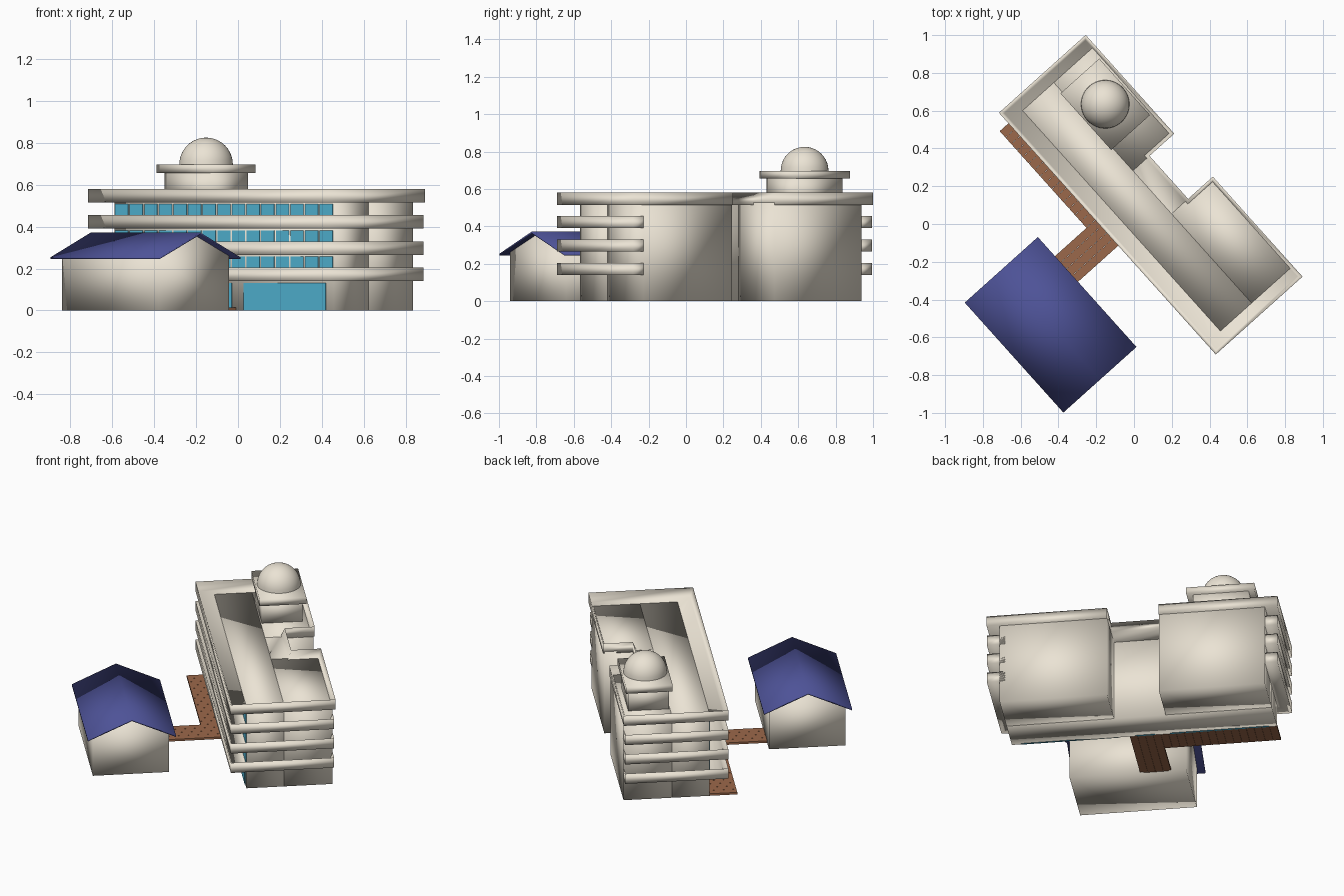
import bpy, bmesh, math
from mathutils import Matrix

if "Cube" in bpy.data.objects:
    bpy.data.objects.remove(bpy.data.objects["Cube"])

# Site axes: local x runs along the long block, local y across it
SITE = Matrix.Translation((0.0875, 0.16, 0)) @ Matrix.Rotation(math.radians(-48.1), 4, 'Z')


def material(name, color):
    m = bpy.data.materials.new(name)
    m.diffuse_color = (*color, 1)
    m.use_nodes = True
    m.node_tree.nodes["Principled BSDF"].inputs["Base Color"].default_value = m.diffuse_color
    return m


CREAM = material("cream_plaster", (0.83, 0.77, 0.66))
GLASS = material("glass", (0.09, 0.50, 0.72))
ROOF = material("blue_roof", (0.075, 0.085, 0.31))
WOOD = material("wood", (0.33, 0.14, 0.07))


def finish(bm, name, mat=CREAM, smooth=True):
    bmesh.ops.recalc_face_normals(bm, faces=bm.faces)
    for f in bm.faces:
        f.smooth = smooth
    me = bpy.data.meshes.new(name)
    bm.to_mesh(me)
    bm.free()
    ob = bpy.data.objects.new(name, me)
    bpy.context.collection.objects.link(ob)
    ob.matrix_world = SITE
    me.materials.append(mat)
    return ob


def sweep(bm, pts, vec):
    """Add a profile face extruded along vec."""
    f = bm.faces.new([bm.verts.new(p) for p in pts])
    ext = bmesh.ops.extrude_face_region(bm, geom=[f], use_keep_orig=True)
    verts = [g for g in ext["geom"] if isinstance(g, bmesh.types.BMVert)]
    bmesh.ops.translate(bm, verts=verts, vec=vec)


def prism(name, outline, z0, z1, wall=0, floor=0):
    """Vertical prism; with wall > 0 the top is sunk to a floor inside a parapet."""
    bm = bmesh.new()
    sweep(bm, [(x, y, z0) for x, y in outline], (0, 0, z1 - z0))
    if wall:
        bmesh.ops.recalc_face_normals(bm, faces=bm.faces)
        top = max(bm.faces, key=lambda f: f.calc_center_median().z)
        bmesh.ops.inset_region(bm, faces=[top], thickness=wall, use_even_offset=True)
        bmesh.ops.translate(bm, verts=top.verts, vec=(0, 0, floor - z1))
    return finish(bm, name)


def rect(x0, x1, y0, y1):
    return [(x0, y0), (x1, y0), (x1, y1), (x0, y1)]


def boxes(name, items, mat):
    bm = bmesh.new()
    for x0, x1, y0, y1, z0, z1 in items:
        sweep(bm, [(x, y, z0) for x, y in rect(x0, x1, y0, y1)], (0, 0, z1 - z0))
    return finish(bm, name, mat, smooth=False)


# Main block: a front range with two rear wings either side of a notch
X0, X1, FY, RY = -0.78, 0.788, -0.21, 0.298
prism("front_range", rect(X0, X1, FY, 0.012), 0, 0.527)
prism("rear_wing_left", rect(X0, -0.153, 0.012, RY), 0, 0.527)
prism("rear_wing_right", rect(0.153, X1, 0.012, RY), 0, 0.527)

# Roof slab with parapet, notched at the rear
S0, S1, SF, SR = -0.855, 0.864, -0.311, 0.306
prism("roof_parapet", [(S0, SF), (S1, SF), (S1, SR), (0.153, SR), (0.153, 0.13),
                       (-0.153, 0.13), (-0.153, SR), (S0, SR)],
      0.515, 0.58, wall=0.02, floor=0.525)

# Balcony bands wrapping the front and both ends
i = 0.03
band = [(S0, RY), (S0, SF), (S1, SF), (S1, RY),
        (X1 - i, RY), (X1 - i, FY + i), (X0 + i, FY + i), (X0 + i, RY)]
LEVELS = (0.14, 0.265, 0.39)
for n, z in enumerate(LEVELS):
    prism(f"balcony_band_{n + 1}", band, z, z + 0.065, wall=0.018, floor=z + 0.012)

# Upper windows: rows of panes separated by pale mullions
count = 15
step = (X1 - X0) / count
panes = []
for z in LEVELS:
    for k in range(count):
        x = X0 + k * step
        panes.append((x + 0.006, x + step - 0.006, FY - 0.002, FY + 0.01, z + 0.014, z + 0.117))
boxes("upper_windows", panes, GLASS)

# Ground floor windows and entrance
boxes("ground_windows", [(s * 0.44 - 0.292, s * 0.44 + 0.292, FY - 0.004, FY + 0.01, 0.0, 0.13)
                         for s in (-1, 1)], GLASS)
boxes("entrance_door", [(-0.06, 0.06, FY - 0.004, FY + 0.01, 0.0, 0.13)], GLASS)

# Rooftop room, slab and dome
px, py = -0.513, 0.138
prism("rooftop_room", rect(px - 0.165, px + 0.165, py - 0.12, py + 0.12), 0.52, 0.66)
prism("rooftop_slab", rect(px - 0.201, px + 0.201, py - 0.138, py + 0.138), 0.655, 0.697)
bm = bmesh.new()
bmesh.ops.create_uvsphere(bm, u_segments=40, v_segments=20, radius=0.128)
bmesh.ops.bisect_plane(bm, geom=bm.verts[:] + bm.edges[:] + bm.faces[:], dist=1e-5,
                       plane_co=(0, 0, 0), plane_no=(0, 0, -1), clear_outer=True)
bmesh.ops.translate(bm, verts=bm.verts, vec=(px, py, 0.697))
finish(bm, "dome")

# Small gabled house
hx, hy = 0.163, -0.857
bm = bmesh.new()
sweep(bm, [(hx - 0.345, hy + y, z) for y, z in
           ((-0.225, 0), (0.225, 0), (0.225, 0.261), (0, 0.363), (-0.225, 0.261))], (0.69, 0, 0))
finish(bm, "house_walls")
bm = bmesh.new()
sweep(bm, [(hx - 0.391, hy + y, z) for y, z in
           ((-0.26, 0.245), (0, 0.362), (0.26, 0.245), (0.26, 0.253), (0, 0.372), (-0.26, 0.253))],
      (0.782, 0, 0))
finish(bm, "house_roof", ROOF)

# Timber deck along the front with a walkway to the house
planks = []
n = 19
w = (0.0915 - X0) / n
for k in range(n):
    x = X0 + k * w
    y0 = -0.64 if x > -0.095 else -0.373
    planks.append((x, x + w - 0.001, y0, FY, 0.0, 0.013))
boxes("timber_deck", planks, WOOD)
